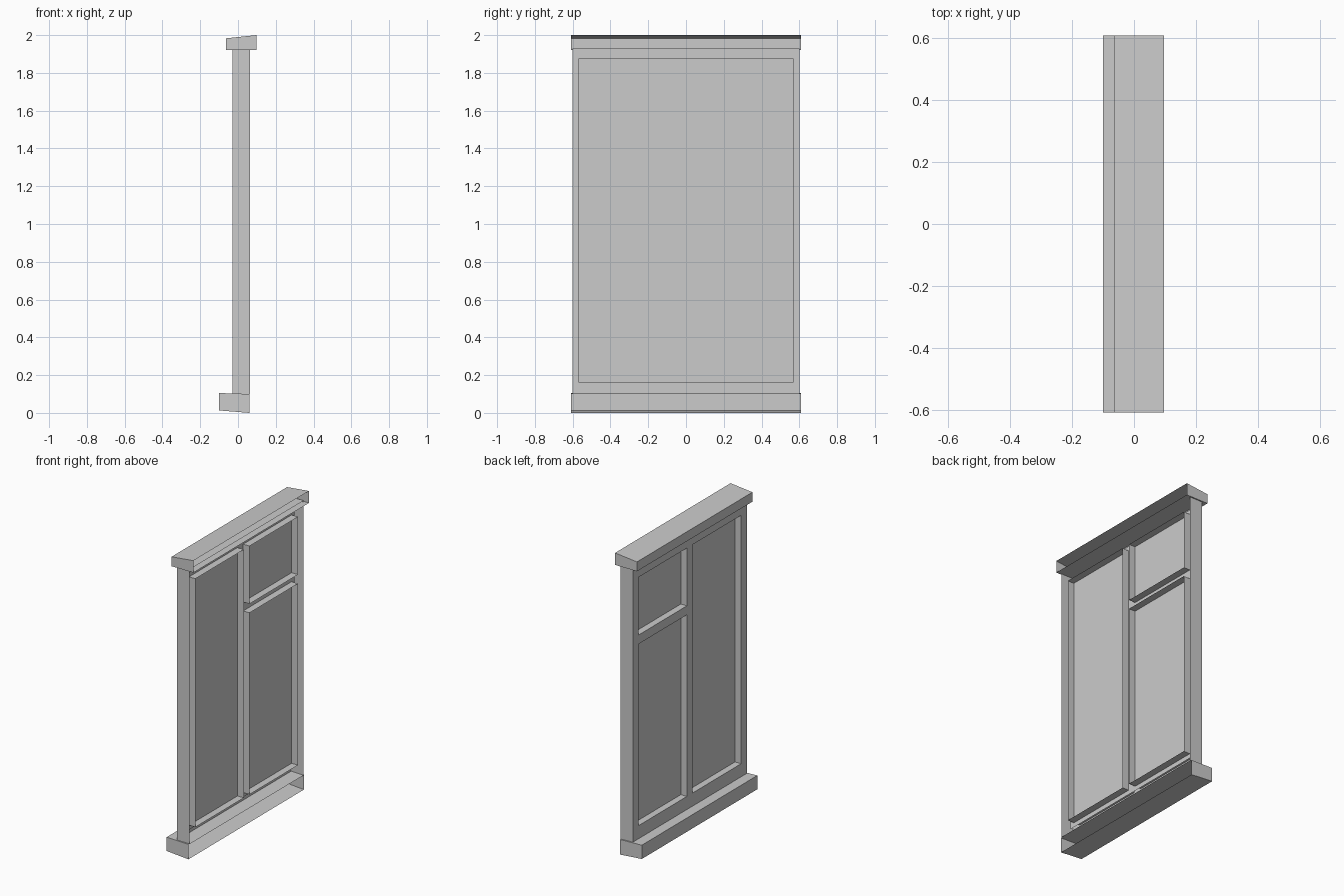
import bpy
import bmesh

if "Cube" in bpy.data.objects:
    bpy.data.objects.remove(bpy.data.objects["Cube"])


def finish(name, bm, recalc=False):
    if recalc:
        bmesh.ops.recalc_face_normals(bm, faces=bm.faces)
    mesh = bpy.data.meshes.new(name)
    bm.to_mesh(mesh)
    bm.free()
    obj = bpy.data.objects.new(name, mesh)
    bpy.context.collection.objects.link(obj)
    return obj


def open_moulding(name, profile, half):
    """Run a four-point x-z profile along y, leaving the +x side open."""
    bm = bmesh.new()
    near = [bm.verts.new((x, -half, z)) for x, z in profile]
    far = [bm.verts.new((x, half, z)) for x, z in profile]
    for i in range(3):
        bm.faces.new((near[i], near[i + 1], far[i + 1], far[i]))
    bm.faces.new(near[::-1])
    bm.faces.new(far)
    return finish(name, bm, True)


FACE_X, OPEN_X = -0.028, 0.064

# Hollow frame: flat face with three openings, all borders extruded towards +x
ys = [-0.6, -0.54, -0.03, 0.03, 0.54, 0.6]
zs = [0.10, 0.19, 1.40, 1.46, 1.845, 1.93]
openings = {(1, 1), (1, 2), (1, 3), (3, 1), (3, 3)}
bm = bmesh.new()
grid = [[bm.verts.new((FACE_X, y, z)) for z in zs] for y in ys]
for i in range(5):
    for j in range(5):
        if (i, j) not in openings:
            bm.faces.new((grid[i][j], grid[i][j + 1],
                          grid[i + 1][j + 1], grid[i + 1][j]))
borders = [e for e in bm.edges if e.is_boundary]
walls = bmesh.ops.extrude_edge_only(bm, edges=borders)["geom"]
for v in walls:
    if isinstance(v, bmesh.types.BMVert):
        v.co.x = OPEN_X
loose = [e for e in bm.edges if not e.link_faces]
bmesh.ops.delete(bm, geom=loose, context='EDGES')
finish("window_frame", bm, True)

# Single glass pane, held inside the frame channel
bm = bmesh.new()
bm.faces.new([bm.verts.new((0.017, y, z)) for y, z in
              ((-0.57, 0.16), (-0.57, 1.875), (0.57, 1.875), (0.57, 0.16))])
finish("glass_pane", bm)

# Sloped head cap and sill
open_moulding("head_cap", [(0.097, 2.0), (-0.064, 1.983),
                           (-0.064, 1.92), (0.097, 1.92)], 0.608)
open_moulding("sill", [(0.06, 0.10), (-0.10, 0.105),
                       (-0.10, 0.013), (0.06, 0.0)], 0.608)
